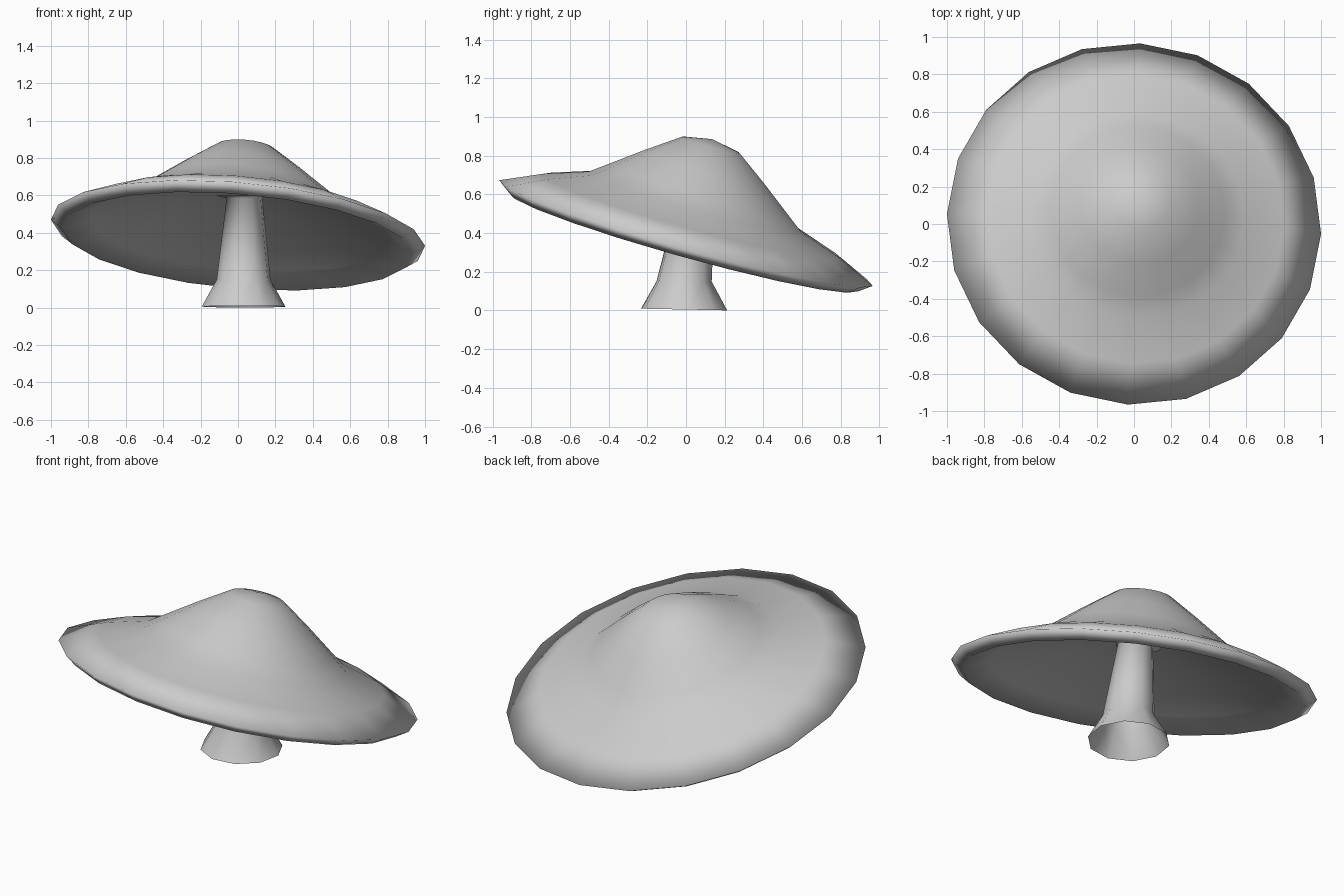
import bpy, bmesh, math
from mathutils import Vector, Matrix

if "Cube" in bpy.data.objects:
    bpy.data.objects.remove(bpy.data.objects["Cube"])


def lathe(name, rings, sides, phase, place, tip_top=None, tip_bottom=None):
    """Skin a stack of rings; place(index, vector) positions every vertex."""
    bm = bmesh.new()
    loops = []
    for i, (r, h) in enumerate(rings):
        loop = []
        for k in range(sides):
            a = phase + math.tau * k / sides
            loop.append(bm.verts.new(place(i, Vector((r * math.cos(a), r * math.sin(a), h)))))
        loops.append(loop)
    for a, b in zip(loops, loops[1:]):
        for k in range(sides):
            j = (k + 1) % sides
            bm.faces.new((a[k], a[j], b[j], b[k]))
    for tip, loop in ((tip_top, loops[0]), (tip_bottom, loops[-1])):
        if tip is not None:
            v = bm.verts.new(place(0, Vector((0, 0, tip))))
            for k in range(sides):
                bm.faces.new((v, loop[k], loop[(k + 1) % sides]))
    bmesh.ops.recalc_face_normals(bm, faces=bm.faces[:])
    for f in bm.faces:
        f.smooth = True
    mesh = bpy.data.meshes.new(name)
    bm.to_mesh(mesh)
    bm.free()
    obj = bpy.data.objects.new(name, mesh)
    bpy.context.collection.objects.link(obj)
    return obj


# Mushroom cap: pointed hat top, turned lip and shallow hollow underside, tilted
axis = Vector((0.085, 0.28, 1)).normalized()
tilt = Matrix.Translation((0, 0, 0.40)) @ Vector((0, 0, 1)).rotation_difference(axis).to_matrix().to_4x4()
cap_rings = [(0.155, 0.475), (0.32, 0.358), (0.47, 0.245), (0.57, 0.170), (0.80, 0.092),
             (1.004, 0.0), (0.94, -0.047),
             (0.80, 0.02), (0.57, 0.10), (0.35, 0.165), (0.14, 0.205)]
lathe("mushroom_cap", cap_rings, 20, math.radians(-2.5),
      lambda i, v: tilt @ v, tip_top=0.506, tip_bottom=0.21)

# Stalk: open flared foot, tapering and leaning back, with a small collar under the cap
stalk_rings = [(0.226, 0.005), (0.145, 0.15), (0.097, 0.585), (0.14, 0.60)]
centres = [(0.03, -0.01), (0.03, -0.01), (0.035, 0.055), (0.015, 0.07)]


def place_stalk(i, v):
    slope = 0.02 if i == 0 else 0.0
    return Vector((v.x + centres[i][0], v.y + centres[i][1], v.z - slope * v.y))


lathe("stalk", stalk_rings, 10, math.radians(8), place_stalk)
